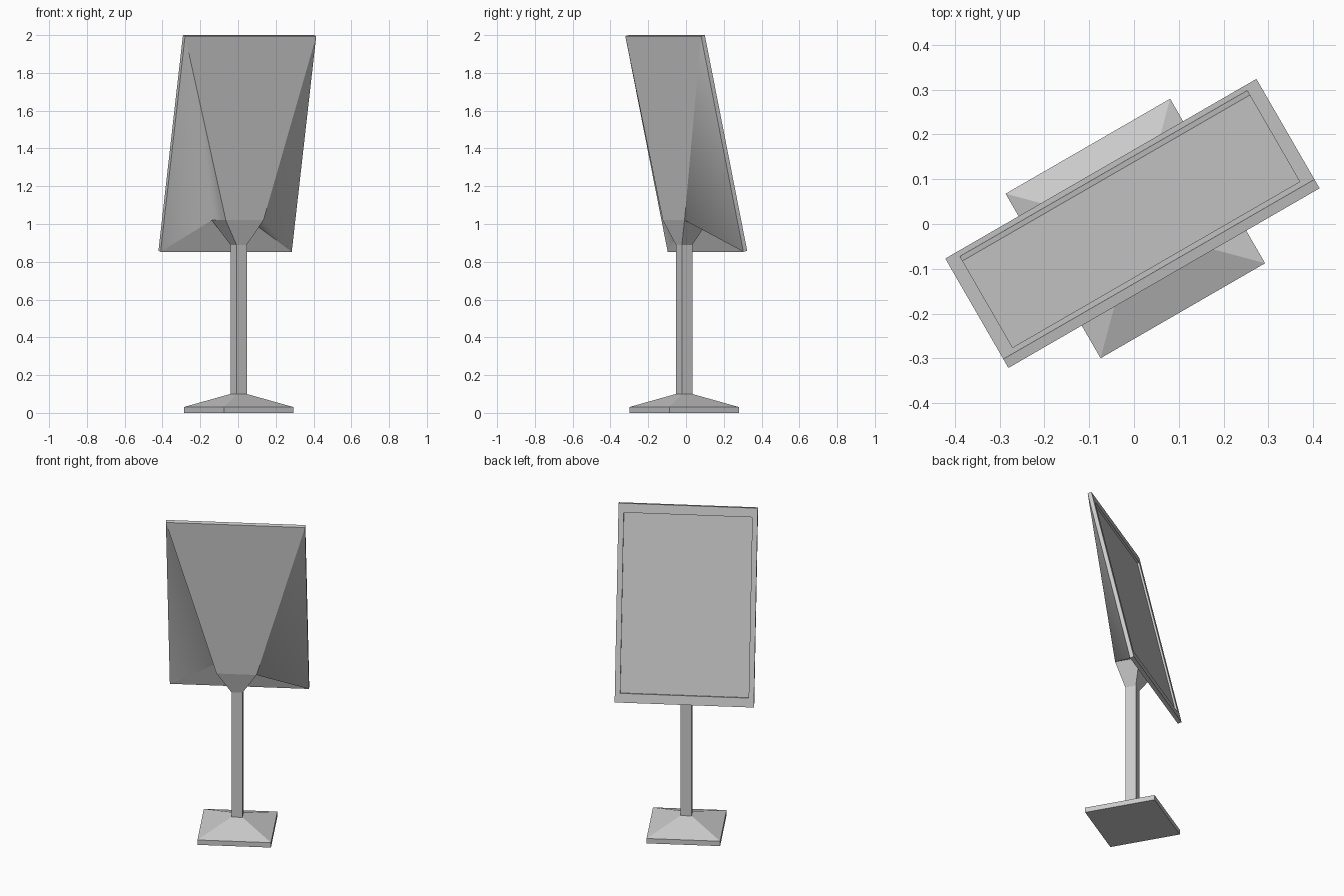
import bpy, bmesh
from math import sin, cos, atan2, radians

cube = bpy.data.objects.get("Cube")
if cube:
    bpy.data.objects.remove(cube, do_unlink=True)

grey = bpy.data.materials.new("light_grey")
grey.use_nodes = True
grey.diffuse_color = (0.6, 0.6, 0.6, 1)
grey.node_tree.nodes["Principled BSDF"].inputs["Base Color"].default_value = (0.6, 0.6, 0.6, 1)


def finish(name, bm):
    """Turn a bmesh into an object, placed and turned with the whole stand."""
    bmesh.ops.recalc_face_normals(bm, faces=bm.faces)
    mesh = bpy.data.meshes.new(name)
    bm.to_mesh(mesh)
    bm.free()
    mesh.materials.append(grey)
    obj = bpy.data.objects.new(name, mesh)
    obj.location = (0.003, -0.01, 0)
    obj.rotation_euler.z = radians(30)
    bpy.context.collection.objects.link(obj)
    return obj


def loft(name, rings):
    """Skin a closed solid through four-sided rings."""
    bm = bmesh.new()
    loops = [[bm.verts.new(p) for p in ring] for ring in rings]
    for a, b in zip(loops, loops[1:]):
        for i in range(4):
            j = (i + 1) % 4
            bm.faces.new((a[i], a[j], b[j], b[i]))
    bm.faces.new(loops[0])
    bm.faces.new(loops[-1])
    return finish(name, bm)


def level_ring(half_width, y0, y1, z):
    return [(-half_width, y0, z), (half_width, y0, z), (half_width, y1, z), (-half_width, y1, z)]


def square(half, z):
    return level_ring(half, -half, half, z)


TILT = atan2(0.259, 1.142)


def panel_ring(half_width, half_height, depth):
    """Rectangle parallel to the tilted screen, top corners first."""
    corners = ((-1, 1), (1, 1), (1, -1), (-1, -1))
    return [(sx * half_width,
             0.0245 - sy * half_height * sin(TILT) + depth * cos(TILT),
             1.429 + sy * half_height * cos(TILT) + depth * sin(TILT)) for sx, sy in corners]


# Foot and pole
POLE, POLE_TOP = 0.032, 0.89
loft("base", [square(0.212, 0), square(0.212, 0.031), square(POLE, 0.1)])
loft("pole", [square(POLE, 0.1), square(POLE, POLE_TOP)])

# Flared neck between the pole and the housing
neck_ring = level_ring(0.115, -0.064, 0.084, 1.02)
loft("neck", [square(POLE, POLE_TOP), neck_ring])

# Screen panel with a recessed display
panel_back = panel_ring(0.401, 0.5855, -0.0235)
loft("screen_panel", [panel_back, panel_ring(0.401, 0.5855, 0),
                      panel_ring(0.37, 0.531, 0), panel_ring(0.37, 0.531, -0.012)])

# Rear housing, tapering from the panel to the neck, with twisted sides
bm = bmesh.new()
top_l, top_r, low_r, low_l = panel = [bm.verts.new(p) for p in panel_back]
rear_l, rear_r, fore_r, fore_l = neck = [bm.verts.new(p) for p in neck_ring]
for face in (panel, neck,
             (top_l, top_r, rear_r, rear_l), (low_l, low_r, fore_r, fore_l),
             (top_l, rear_l, fore_l), (top_l, fore_l, low_l),
             (top_r, rear_r, low_r), (rear_r, fore_r, low_r)):
    bm.faces.new(face).smooth = True
# Only the fold across each side is shaded smooth
folds = ({top_l, fore_l}, {rear_r, low_r})
for edge in bm.edges:
    edge.smooth = set(edge.verts) in folds
finish("rear_housing", bm)
